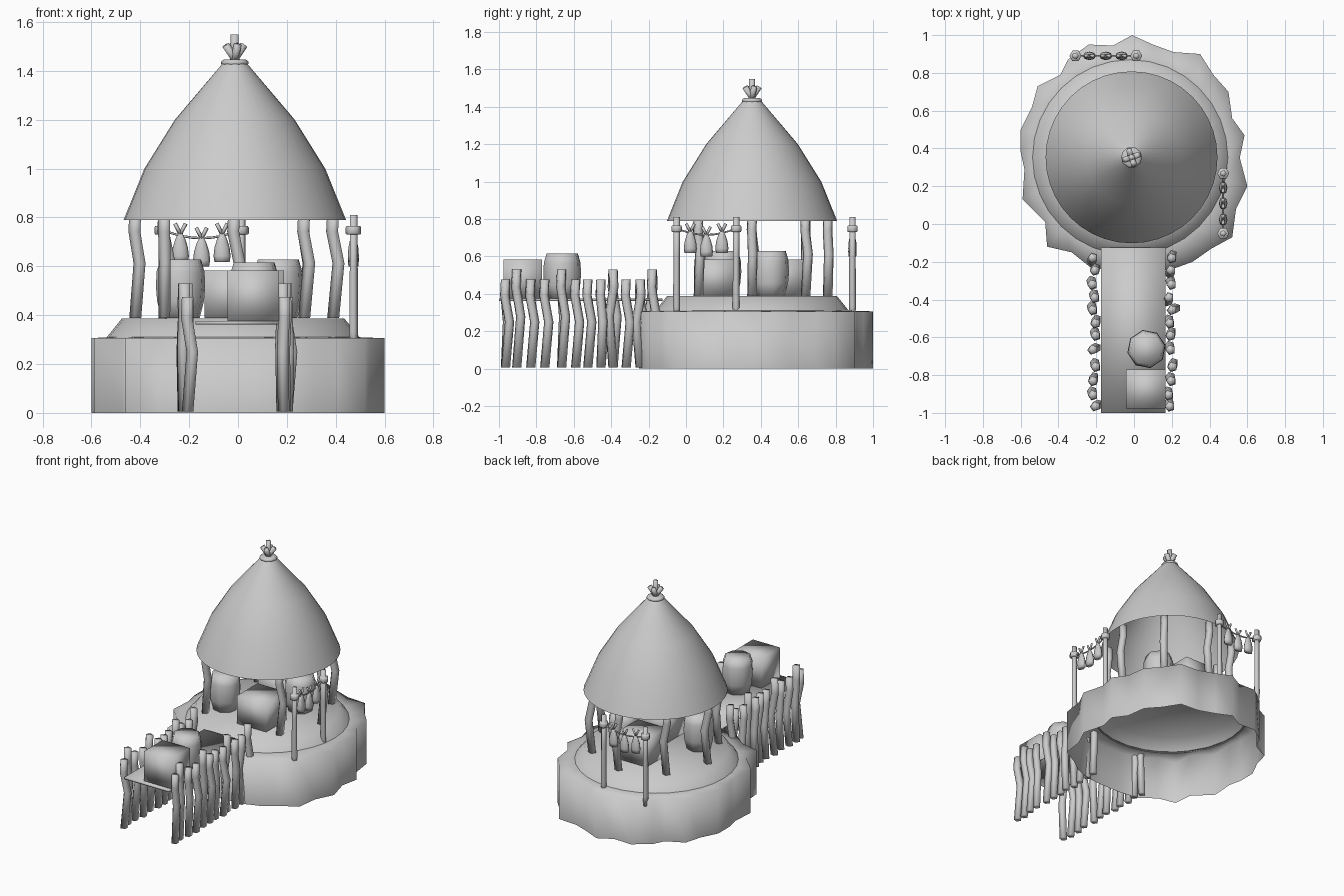
import bpy, bmesh, math, random
from mathutils import Vector

if "Cube" in bpy.data.objects:
    bpy.data.objects.remove(bpy.data.objects["Cube"])

random.seed(4)
CX, CY = -0.013, 0.353          # hut centre


def finish(name, bm, angle=180):
    bmesh.ops.recalc_face_normals(bm, faces=bm.faces)
    me = bpy.data.meshes.new(name)
    bm.to_mesh(me)
    bm.free()
    ob = bpy.data.objects.new(name, me)
    bpy.context.collection.objects.link(ob)
    bpy.ops.object.select_all(action='DESELECT')
    ob.select_set(True)
    bpy.context.view_layer.objects.active = ob
    bpy.ops.object.shade_smooth_by_angle(angle=math.radians(angle))
    return ob


def bridge(bm, rings):
    n = len(rings[0])
    for a, b in zip(rings, rings[1:]):
        for i in range(n):
            j = (i + 1) % n
            bm.faces.new((a[i], a[j], b[j], b[i]))


def lathe(name, prof, loc, n, bottom=True, top=True, sy=1.0, spin=0.0):
    """Rings of (radius, z) around a vertical axis."""
    bm = bmesh.new()
    rings = []
    for r, z in prof:
        rings.append([bm.verts.new((loc[0] + r * math.cos(spin + 2 * math.pi * i / n),
                                    loc[1] + r * sy * math.sin(spin + 2 * math.pi * i / n),
                                    loc[2] + z)) for i in range(n)])
    bridge(bm, rings)
    if bottom:
        bm.faces.new(rings[0])
    if top:
        bm.faces.new(rings[-1])
    return finish(name, bm)


def tube(name, pts, r, n=5):
    """Tube through a few points; rings stay square to the overall direction."""
    bm = bmesh.new()
    pts = [Vector(p) for p in pts]
    q = (pts[-1] - pts[0]).to_track_quat('Z', 'Y')
    rings = [[bm.verts.new(p + q @ Vector((r * math.cos(2 * math.pi * i / n),
                                           r * math.sin(2 * math.pi * i / n), 0)))
              for i in range(n)] for p in pts]
    bridge(bm, rings)
    bm.faces.new(rings[0])
    bm.faces.new(rings[-1])
    return finish(name, bm)


def crooked_post(name, x, y, z0, z1, r, bend):
    dx, dy = 0.022 * math.cos(bend), 0.022 * math.sin(bend)
    h = z1 - z0
    tube(name, [(x, y, z0), (x + dx, y + dy, z0 + 0.52 * h),
                (x - dx * .2, y - dy * .2, z0 + 0.82 * h), (x, y, z1)], r)


def box(name, x, y, z0, z1, sx, sy):
    bm = bmesh.new()
    bmesh.ops.create_cube(bm, size=1)
    for v in bm.verts:
        v.co = Vector((x + v.co.x * sx, y + v.co.y * sy, (z0 + z1) / 2 + v.co.z * (z1 - z0)))
    return finish(name, bm)


# island: wavy hollow wall with an open bottom and a ledge around the terrace
outline = [(-.01, 1), (.10, .95), (.21, .91), (.35, .90), (.42, .79), (.50, .70), (.52, .56),
           (.585, .47), (.56, .35), (.60, .20), (.54, .08), (.52, -.07), (.41, -.13), (.31, -.20),
           (.20, -.24), (.07, -.25), (-.08, -.25), (-.23, -.23), (-.33, -.15), (-.46, -.12),
           (-.47, .01), (-.59, .13), (-.58, .29), (-.60, .38), (-.60, .50), (-.54, .62),
           (-.51, .73), (-.39, .79), (-.35, .87), (-.24, .95), (-.11, .945)]
bm = bmesh.new()
rings = [[bm.verts.new((x, y, z)) for x, y in outline] for z in (0, 0.306)]
angles = [math.atan2(y - CY, x + .02) for x, y in outline]
rings.append([bm.verts.new((-.02 + .51 * math.cos(a), CY + .51 * math.sin(a), .31))
              for a in angles])
bridge(bm, rings)
finish("island_base", bm)
lathe("terrace", [(.52, .306), (.455, .387)], (-.02, CY, 0), 32, bottom=False)

# thatched roof, open underneath
lathe("roof", [(.455, .79), (.37, 1.0), (.245, 1.2), (.05, 1.43)], (CX, CY, 0), 40,
      bottom=False, top=False)
lathe("roof_collar", [(.045, 1.42), (.056, 1.428), (.056, 1.438), (.045, 1.446)], (CX, CY, 0), 10)

# tied stick ends above the roof
tube("roof_tuft_centre", [(CX, CY, 1.42), (CX, CY, 1.548)], .018)
for i in range(4):
    a = 0.3 + i * math.pi / 2
    c, s = math.cos(a), math.sin(a)
    tube("roof_tuft", [(CX - .012 * c, CY - .012 * s, 1.43),
                       (CX + .04 * c, CY + .04 * s, 1.505)], .017)

# seven roof posts, with the front left open
for k in range(1, 8):
    a = -math.pi / 2 + k * math.pi / 4
    crooked_post("roof_post", CX + .405 * math.cos(a), CY + .405 * math.sin(a),
                 .388, .82, .027, random.uniform(0, 1.6))

# jetty deck and its two rows of posts
box("jetty_deck", -.004, -.5625, .362, .376, .34, .875)
ys = (-.965, -.905, -.83, -.755, -.665, -.59, -.525, -.455, -.39, -.32, -.245, -.18)
for side in (-1, 1):
    for i, y in enumerate(ys):
        crooked_post("jetty_post", side * .203 - .008 + random.uniform(-.012, .012), y, .005,
                     .53 if i in (1, 4, 8, 11) else .475, .026,
                     random.choice((.5, 1.3, 1.8, 4.4)))

# cargo: crates and barrels
box("jetty_crate", .063, -.873, .376, .582, .21, .205)
box("hut_crate", .075, .155, .388, .582, .225, .225)
box("hut_crate", -.03, .525, .388, .582, .215, .215)
for x, y, z in ((.066, -.662, .376), (-.235, .195, .388), (.165, .45, .388)):
    lathe("barrel", [(.08, 0), (.098, .07), (.103, .13), (.1, .19), (.085, .24)],
          (x, y, z), 8, spin=.2)


# drying racks: two poles, sagging line, three hanging fish
def rack(a, b):
    a, b = Vector(a), Vector(b)
    d = (b - a).normalized()
    for p in (a, b):
        lathe("rack_pole", [(.014, .265), (.02, .33), (.018, .6), (.018, .81)], (p.x, p.y, 0), 5)
        lathe("rack_pole_binding", [(.028, .73), (.032, .735), (.032, .758), (.028, .765)],
              (p.x, p.y, 0), 6)
    line = []
    for i in range(9):
        t = i / 8
        p = a.lerp(b, t)
        line.append((p.x, p.y, .75 - .035 * 4 * t * (1 - t)))
    tube("rack_line", line, .005, 5)
    for t, z in ((.23, .617), (.5, .6), (.76, .617)):
        p = a.lerp(b, t)
        f = lathe("hanging_fish", [(.031, 0), (.035, .025), (.031, .06), (.02, .095), (.008, .12)],
                  (0, 0, 0), 8, sy=.65)
        f.location = (p.x, p.y, z)
        f.rotation_euler.z = math.atan2(d.y, d.x)
        for s in (-1, 1):
            e = p + d * s * .022
            tube("fish_tail", [(p.x, p.y, z + .115), (e.x, e.y, z + .158)], .008, 4)


rack((-.31, .89, 0), (.012, .89, 0))
rack((.472, -.05, 0), (.472, .268, 0))
